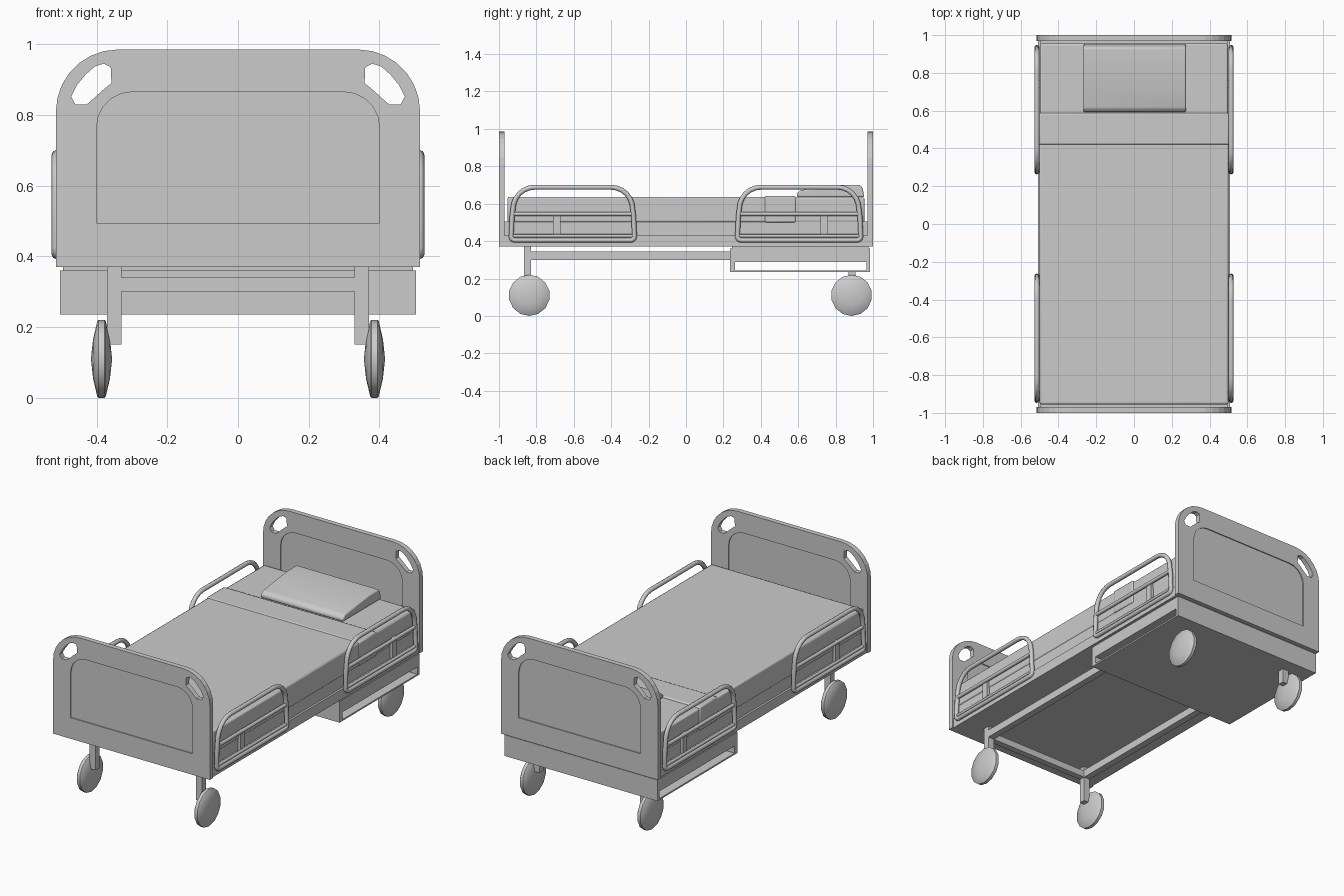
import bpy, bmesh, math
from mathutils import Vector

if "Cube" in bpy.data.objects:
    bpy.data.objects.remove(bpy.data.objects["Cube"])


def finish(name, bm, bevel=0, segments=2, smooth=False):
    bmesh.ops.recalc_face_normals(bm, faces=bm.faces)
    mesh = bpy.data.meshes.new(name)
    bm.to_mesh(mesh)
    bm.free()
    ob = bpy.data.objects.new(name, mesh)
    bpy.context.collection.objects.link(ob)
    if bevel:
        m = ob.modifiers.new("Bevel", 'BEVEL')
        m.width, m.segments = bevel, segments
    if smooth:
        bpy.ops.object.select_all(action='DESELECT')
        ob.select_set(True)
        bpy.context.view_layer.objects.active = ob
        bpy.ops.object.shade_smooth_by_angle(angle=math.radians(35))
    return ob


def add_prism(bm, pts, axis, a, b):
    """Extrude a 2D profile from a to b along x (profile is y,z) or y (profile is x,z)."""
    place = (lambda p, t: (t, p[0], p[1])) if axis == 'x' else (lambda p, t: (p[0], t, p[1]))
    lo = [bm.verts.new(place(p, a)) for p in pts]
    hi = [bm.verts.new(place(p, b)) for p in pts]
    bm.faces.new(lo)
    bm.faces.new(hi[::-1])
    n = len(pts)
    for i in range(n):
        j = (i + 1) % n
        bm.faces.new((lo[j], lo[i], hi[i], hi[j]))


def box(name, x, y, z, **kw):
    bm = bmesh.new()
    add_prism(bm, [(y[0], z[0]), (y[1], z[0]), (y[1], z[1]), (y[0], z[1])], 'x', *x)
    return finish(name, bm, **kw)


def arc(cx, cz, rx, rz, a0, a1, n):
    return [(cx + rx * math.cos(math.radians(a0 + (a1 - a0) * i / n)),
             cz + rz * math.sin(math.radians(a0 + (a1 - a0) * i / n))) for i in range(n + 1)]


def mirrored(half):
    return half + [(-x, z) for x, z in reversed(half)]


# Head and foot boards: rounded panel, two hand holes, recess on both faces
outline = mirrored([(0.515, 0.37)] + arc(0.34, 0.81, 0.175, 0.175, 0, 90, 7))
recess = mirrored([(0.40, 0.495)] + arc(0.30, 0.765, 0.10, 0.10, 0, 90, 5))
hole = [(0.38, 0.945), (0.36, 0.935), (0.358, 0.89), (0.385, 0.868), (0.41, 0.845),
        (0.427, 0.83), (0.46, 0.83), (0.472, 0.852), (0.455, 0.885), (0.43, 0.915), (0.405, 0.937)]
for name, y0, y1 in (("foot_board", -1.0, -0.97), ("head_board", 0.97, 1.0)):
    bm = bmesh.new()
    add_prism(bm, outline, 'y', y0, y1)
    board = finish(name, bm)
    bm = bmesh.new()
    for s in (1, -1):
        add_prism(bm, [(s * x, z) for x, z in hole], 'y', y0 - 0.05, y1 + 0.05)
    add_prism(bm, recess, 'y', y0 - 0.05, y0 + 0.006)
    add_prism(bm, recess, 'y', y1 - 0.006, y1 + 0.05)
    cutter = finish(name + "_cutter", bm)
    cutter.hide_render = True
    cutter.hide_viewport = True
    cutter.display_type = 'WIRE'
    m = board.modifiers.new("Cut", 'BOOLEAN')
    m.operation, m.solver, m.object = 'DIFFERENCE', 'EXACT', cutter

# Bed base, mattress, blanket and turned-down fold
box("base_frame", (-0.508, 0.508), (-0.975, 0.975), (0.37, 0.43))
box("base_deck", (-0.496, 0.496), (-0.972, 0.972), (0.43, 0.505))
box("mattress", (-0.497, 0.497), (-0.952, 0.955), (0.50, 0.633), bevel=0.01, smooth=True)
box("blanket", (-0.5, 0.5), (-0.955, 0.44), (0.50, 0.637), bevel=0.01, smooth=True)
box("blanket_fold", (-0.503, 0.503), (0.42, 0.587), (0.50, 0.641), bevel=0.008, smooth=True)

# Wedge pillow
bm = bmesh.new()
add_prism(bm, [(0.593, 0.635), (0.593, 0.655), (0.612, 0.672), (0.72, 0.686), (0.84, 0.70),
               (0.932, 0.70), (0.945, 0.68), (0.953, 0.635)], 'x', -0.268, 0.275)
finish("pillow", bm, bevel=0.008, segments=3, smooth=True)

# Head-end housing with an open slot running across
box("housing_neck", (-0.495, 0.495), (0.245, 0.975), (0.355, 0.372))
bm = bmesh.new()
add_prism(bm, [(0.235, 0.235), (0.985, 0.235), (0.985, 0.36), (0.235, 0.36)], 'x', -0.503, 0.503)
housing = finish("housing", bm)
slot = box("housing_slot_cutter", (-0.6, 0.6), (0.262, 0.965), (0.244, 0.287))
slot.hide_render = True
slot.hide_viewport = True
m = housing.modifiers.new("Slot", 'BOOLEAN')
m.operation, m.solver, m.object = 'DIFFERENCE', 'EXACT', slot

# Under-frame cross bar
box("cross_bar", (-0.33, 0.33), (-0.865, -0.828), (0.30, 0.34))


def tube(name, pts, r, cyclic):
    cu = bpy.data.curves.new(name, 'CURVE')
    cu.dimensions = '3D'
    cu.bevel_depth, cu.bevel_resolution, cu.use_fill_caps = r, 2, True
    sp = cu.splines.new('POLY')
    sp.points.add(len(pts) - 1)
    for p, co in zip(sp.points, pts):
        p.co = (*co, 1)
    sp.use_cyclic_u = cyclic
    ob = bpy.data.objects.new(name, cu)
    bpy.context.collection.objects.link(ob)


def wheel(name, cx, cy, n=14):
    profile = [(-0.024, 0.055), (-0.012, 0.107), (-0.009, 0.11),
               (0.009, 0.11), (0.012, 0.107), (0.024, 0.055)]
    bm = bmesh.new()
    rings = []
    for dx, r in profile:
        rings.append([bm.verts.new((cx + dx, cy + r * math.sin(2 * math.pi * i / n),
                                    0.11 + r * math.cos(2 * math.pi * i / n))) for i in range(n)])
    for a, b in zip(rings, rings[1:]):
        for i in range(n):
            j = (i + 1) % n
            bm.faces.new((a[i], a[j], b[j], b[i]))
    for ring, dx in ((rings[0], -0.03), (rings[-1], 0.03)):
        hub = bm.verts.new((cx + dx, cy, 0.11))
        for i in range(n):
            bm.faces.new((ring[i], ring[(i + 1) % n], hub))
    finish(name, bm, smooth=True)


# Side-rail loop profile (y, z), centred on y = 0
half = arc(0.31, 0.425, 0.02, 0.02, -90, 0, 3) + [(0.325, 0.53)] + arc(0.205, 0.57, 0.115, 0.118, 0, 90, 6)
loop = mirrored(half)

for side, s in (("right", 1), ("left", -1)):
    # Under-frame side bars
    box("side_bar_" + side, sorted((s * 0.33, s * 0.37)), (-0.828, 0.24), (0.30, 0.345))
    # Legs and wheels
    for end, wy, y, top in (("foot", -0.838, (-0.865, -0.828), 0.372), ("head", 0.885, (0.868, 0.905), 0.24)):
        box(f"leg_{end}_{side}", sorted((s * 0.33, s * 0.37)), y, (0.15, top))
        wheel(f"wheel_{end}_{side}", s * 0.386, wy)
    # Safety rails: loop, middle bar, lower bar, brackets
    for end, cy, by in (("foot", -0.605, -0.69), ("head", 0.605, 0.74)):
        x = s * 0.514
        tube(f"rail_loop_{end}_{side}", [(x, cy + y, z) for y, z in loop], 0.013, True)
        tube(f"rail_middle_bar_{end}_{side}", [(x, cy - 0.325, 0.545), (x, cy + 0.325, 0.545)], 0.011, False)
        tube(f"rail_lower_bar_{end}_{side}", [(x, cy - 0.328, 0.428), (x, cy + 0.328, 0.428)], 0.009, False)
        box(f"rail_bracket_{end}_{side}", sorted((s * 0.494, s * 0.512)), (by - 0.02, by + 0.02), (0.42, 0.55))
